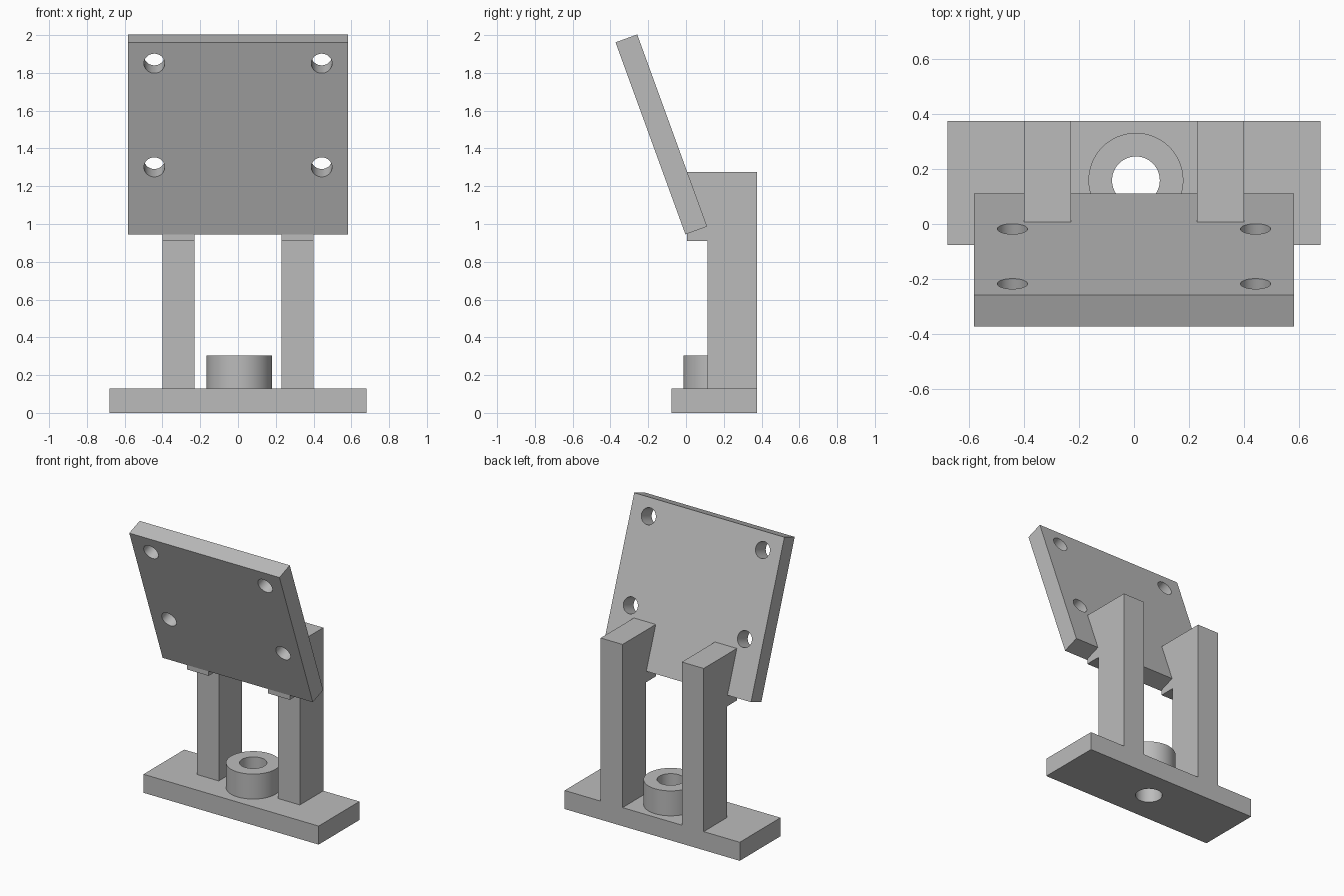
import bpy
import bmesh
from math import radians
from mathutils import Matrix, Vector

default = bpy.data.objects.get("Cube")
if default:
    bpy.data.objects.remove(default, do_unlink=True)

grey = bpy.data.materials.new("plain_grey")
grey.use_nodes = True
color = (0.5, 0.5, 0.5, 1)
grey.diffuse_color = color
grey.node_tree.nodes["Principled BSDF"].inputs["Base Color"].default_value = color


def make_object(name, bm):
    bmesh.ops.recalc_face_normals(bm, faces=bm.faces)
    mesh = bpy.data.meshes.new(name)
    bm.to_mesh(mesh)
    bm.free()
    mesh.materials.append(grey)
    obj = bpy.data.objects.new(name, mesh)
    bpy.context.collection.objects.link(obj)
    return obj


def prism(name, profile, x0, x1):
    """Extrude a (y, z) side profile from x0 to x1."""
    bm = bmesh.new()
    face = bm.faces.new([bm.verts.new((x0, y, z)) for y, z in profile])
    ext = bmesh.ops.extrude_face_region(bm, geom=[face])["geom"]
    verts = [v for v in ext if isinstance(v, bmesh.types.BMVert)]
    bmesh.ops.translate(bm, verts=verts, vec=(x1 - x0, 0, 0))
    return make_object(name, bm)


def cylinder(name, radius, depth, matrix):
    bm = bmesh.new()
    bmesh.ops.create_cone(bm, cap_ends=True, segments=64, radius1=radius,
                          radius2=radius, depth=depth, matrix=matrix)
    return make_object(name, bm)


def cut(target, cutters):
    """Drill the cutters out of the target."""
    for cutter in cutters:
        mod = target.modifiers.new("hole", "BOOLEAN")
        mod.operation = "DIFFERENCE"
        mod.solver = "EXACT"
        mod.object = cutter
    bpy.context.view_layer.update()
    graph = bpy.context.evaluated_depsgraph_get()
    mesh = bpy.data.meshes.new_from_object(target.evaluated_get(graph))
    target.modifiers.clear()
    target.data = mesh


def smooth(obj):
    bpy.ops.object.select_all(action="DESELECT")
    obj.select_set(True)
    bpy.context.view_layer.objects.active = obj
    bpy.ops.object.shade_smooth_by_angle(angle=radians(30))


# Base slab and bored boss
back, base_top = 0.375, 0.13
base = prism("base", [(-0.077, 0), (back, 0), (back, base_top), (-0.077, base_top)],
             -0.68, 0.68)
boss_top = 0.305
axis = Vector((0.007, 0.159, 0))
boss = cylinder("boss", 0.173, boss_top - base_top,
                Matrix.Translation(axis + Vector((0, 0, (boss_top + base_top) / 2))))
bore = cylinder("bore_cutter", 0.087, 2, Matrix.Translation(axis))
cut(base, [bore])
cut(boss, [bore])

# Pair of uprights with forward heads
upright = [(0.115, base_top), (back, base_top), (back, 1.275), (0.004, 1.275),
           (0.004, 0.91), (0.115, 0.91)]
for side, x0, x1 in (("left", 0.23, 0.4), ("right", -0.4, -0.23)):
    prism(side + "_upright", upright, x0, x1)

# Tilted plate, built upright about its lower front edge
length, thick = 1.082, 0.122
plate = prism("tilted_plate", [(0, 0), (thick, 0), (thick, length), (0, length)],
              -0.583, 0.583)
holes = [cylinder("plate_hole_cutter", 0.055, 0.5,
                  Matrix.Translation((x, thick / 2, z)) @ Matrix.Rotation(radians(90), 4, "X"))
         for x in (-0.443, 0.443) for z in (0.379, 0.963)]
cut(plate, holes)
plate.data.transform(Matrix.Translation((0, -0.003, 0.945))
                     @ Matrix.Rotation(radians(20), 4, "X"))

for cutter in holes + [bore]:
    bpy.data.objects.remove(cutter, do_unlink=True)
for part in (base, boss, plate):
    smooth(part)
